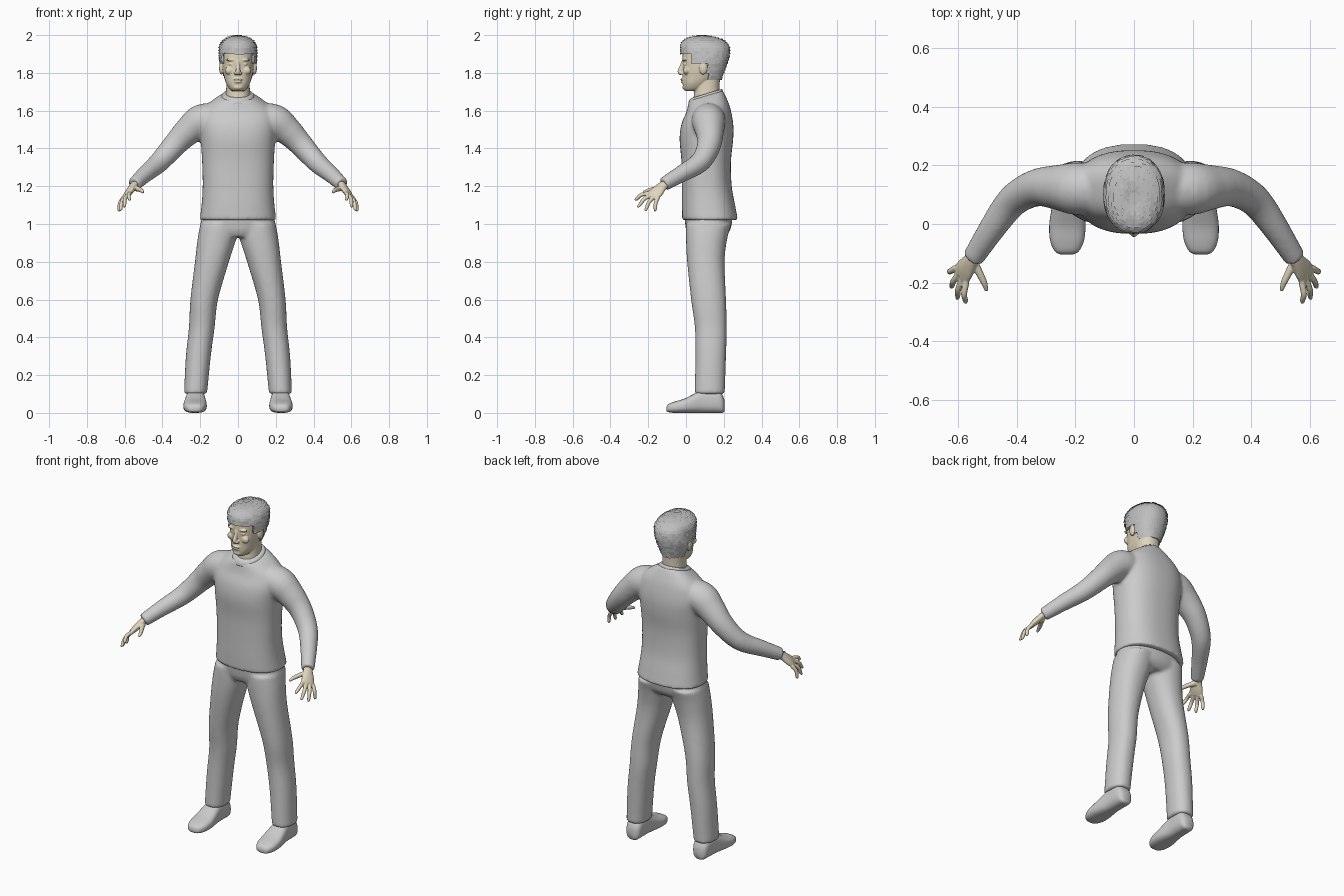
import bpy, bmesh, math, random
from mathutils import Vector, Matrix

random.seed(4)
cube = bpy.data.objects.get("Cube")
if cube:
    bpy.data.objects.remove(cube, do_unlink=True)


def material(name, color):
    m = bpy.data.materials.new(name)
    m.use_nodes = True
    m.diffuse_color = (*color, 1)
    node = next(n for n in m.node_tree.nodes if n.type == "BSDF_PRINCIPLED")
    node.inputs["Base Color"].default_value = (*color, 1)
    node.inputs["Roughness"].default_value = 0.8
    return m


CLOTH = material("grey cloth", (0.6, 0.6, 0.6))
SKIN = material("beige skin", (0.75, 0.67, 0.51))
HAIR = material("grey hair", (0.52, 0.52, 0.52))


def spline(rows, k=4):
    """Smoothly interpolate rows of section values."""
    out, last = [], len(rows) - 1
    for i in range(last):
        near = rows[max(i - 1, 0)], rows[i], rows[i + 1], rows[min(i + 2, last)]
        for j in range(k):
            t = j / k
            out.append([0.5 * (2 * b + (c - a) * t + (2 * a - 5 * b + 4 * c - d) * t * t
                               + (3 * b - a - 3 * c + d) * t ** 3)
                        for a, b, c, d in zip(*near)])
    return out + [list(rows[-1])]


def loft(bm, sections, n, power):
    """Skin a row of superellipse rings given as centre, u, v."""
    rings = []
    for c, u, v in sections:
        ring = []
        for i in range(n):
            a = math.tau * i / n
            x, y = math.cos(a), math.sin(a)
            x = math.copysign(abs(x) ** (2 / power), x)
            y = math.copysign(abs(y) ** (2 / power), y)
            ring.append(bm.verts.new(c + u * x + v * y))
        rings.append(ring)
    for lo, hi in zip(rings, rings[1:]):
        for i in range(n):
            j = (i + 1) % n
            bm.faces.new((lo[i], lo[j], hi[j], hi[i]))
    bm.faces.new(rings[0][::-1])
    bm.faces.new(rings[-1])


def stack(bm, rows, n=32, power=2.2, k=4):
    """Rows: height, centre x, half width, front y, back y, tilt."""
    loft(bm, [(Vector((x, (f + b) / 2, z)), Vector((w, 0, 0)),
               Vector((0, (b - f) / 2, tilt * (b - f) / 2)))
              for z, x, w, f, b, tilt in spline(rows, k)], n, power)


def tube(bm, rows, side=(0, 1, 0), n=16):
    """Rows: x, y, z, radius along side, and optionally thickness."""
    rows = spline(rows)
    pts = [Vector(r[:3]) for r in rows]
    sections = []
    for i, r in enumerate(rows):
        t = (pts[min(i + 1, len(pts) - 1)] - pts[max(i - 1, 0)]).normalized()
        u = Vector(side)
        u = (u - t * u.dot(t)).normalized()
        sections.append((pts[i], u * r[3], t.cross(u) * r[-1]))
    loft(bm, sections, n, 2)


def blob(bm, center, size):
    bmesh.ops.create_uvsphere(bm, u_segments=20, v_segments=12, radius=1,
                              matrix=Matrix.Translation(center) @ Matrix.Diagonal((*size, 1)))


def mirror(bm):
    geom = bm.verts[:] + bm.edges[:] + bm.faces[:]
    copy = bmesh.ops.duplicate(bm, geom=geom)["geom"]
    for v in copy:
        if isinstance(v, bmesh.types.BMVert):
            v.co.x *= -1


def finish(bm, name, mat, voxel=0, relax=5, smooth=True):
    bmesh.ops.recalc_face_normals(bm, faces=bm.faces[:])
    for f in bm.faces:
        f.smooth = smooth
    mesh = bpy.data.meshes.new(name)
    bm.to_mesh(mesh)
    bm.free()
    mesh.materials.append(mat)
    obj = bpy.data.objects.new(name, mesh)
    bpy.context.collection.objects.link(obj)
    if voxel:
        mod = obj.modifiers.new("blend", "REMESH")
        mod.mode, mod.voxel_size, mod.use_smooth_shade = "VOXEL", voxel, True
        mod = obj.modifiers.new("relax", "SMOOTH")
        mod.factor, mod.iterations = 0.5, relax
    return obj


# Shirt: both sleeves, then the torso
bm = bmesh.new()
tube(bm, [(.08, .12, 1.56, .08), (.19, .12, 1.545, .09), (.26, .125, 1.495, .077),
          (.325, .125, 1.43, .065), (.385, .1, 1.362, .058), (.43, .06, 1.315, .053),
          (.49, -.025, 1.265, .045), (.55, -.118, 1.21, .037)], n=24)
mirror(bm)
stack(bm, [(1.02, 0, .203, -.02, .275, 0), (1.1, 0, .193, -.022, .26, 0),
           (1.2, 0, .187, -.022, .242, 0), (1.33, 0, .19, -.024, .238, 0),
           (1.45, 0, .198, -.034, .25, 0), (1.53, 0, .205, -.024, .25, 0),
           (1.6, 0, .19, .0, .235, .1), (1.645, 0, .145, .01, .215, .2),
           (1.68, 0, .088, .015, .195, .3)], n=48, power=2.4)
finish(bm, "shirt", CLOTH, .009, 8)

# Collar band around the neck
bm = bmesh.new()
stack(bm, [(1.665, 0, .09, .012, .198, .3), (1.682, 0, .085, .017, .194, .3),
           (1.69, 0, .077, .025, .188, .3)])
finish(bm, "collar", CLOTH)

# Trousers: both legs, then the hips
bm = bmesh.new()
stack(bm, [(.1, .225, .061, .045, .205, 0), (.3, .21, .066, .05, .212, 0),
           (.45, .192, .068, .047, .216, 0), (.6, .179, .073, .027, .212, 0),
           (.8, .138, .09, .006, .204, 0), (.92, .112, .102, .0, .218, 0),
           (1.0, .1, .1, .0, .24, 0)])
mirror(bm)
stack(bm, [(.93, 0, .19, .02, .2, 0), (.97, 0, .2, .0, .235, 0),
           (1.06, 0, .188, -.01, .25, 0)], n=48)
finish(bm, "trousers", CLOTH, .009, 6)

# Shoes: slices from toe to heel with a flat sole
bm = bmesh.new()
slices = [(-.104, .02, .01, .03), (-.094, .04, .004, .046), (-.06, .057, 0, .06),
          (-.01, .062, 0, .075), (.04, .057, 0, .1), (.09, .05, 0, .125),
          (.16, .048, 0, .125), (.19, .042, 0, .1), (.203, .025, .008, .07)]
loft(bm, [(Vector((.227 - y * .02, y, (lo + hi) / 2)), Vector((w, 0, 0)),
           Vector((0, 0, (hi - lo) / 2))) for y, w, lo, hi in spline(slices)], 32, 2.7)
mirror(bm)
finish(bm, "shoes", CLOTH)

# Hands: palm, four fingers and thumb
bm = bmesh.new()
across = Vector((.045, .065, -.03))
knuckles = Vector((.588, -.172, 1.152))
tube(bm, [(.535, -.095, 1.222, .025, .021), (.556, -.125, 1.2, .028, .019),
          (.575, -.153, 1.172, .038, .018), (.59, -.176, 1.15, .04, .013)], across)
tips = [(.575, -.272, 1.128), (.604, -.257, 1.09), (.625, -.218, 1.07), (.633, -.165, 1.068)]
for i, tip in enumerate(tips):
    base = knuckles + across * (i / 3 - .5) * .74
    tip = Vector(tip)
    bend = base.lerp(tip, .5) + Vector((.006, -.004, .008))
    tube(bm, [(*base, .0115), (*bend, .0105), (*base.lerp(tip, .85), .009), (*tip, .005)])
tube(bm, [(.55, -.125, 1.19, .017), (.528, -.165, 1.185, .013),
          (.511, -.2, 1.177, .011), (.502, -.228, 1.167, .006)])
mirror(bm)
finish(bm, "hands", SKIN, .0035, 3)

# Head: paired features first, then skull, neck, nose, lips and chin
bm = bmesh.new()
blob(bm, (.033, -.007, 1.869), (.03, .012, .008))
blob(bm, (.033, -.004, 1.846), (.017, .01, .007))
blob(bm, (.045, .003, 1.812), (.025, .018, .022))
blob(bm, (.012, -.025, 1.798), (.01, .012, .008))
blob(bm, (.088, .092, 1.825), (.012, .022, .034))
mirror(bm)
stack(bm, [(1.705, 0, .032, -.004, .07, 0), (1.718, 0, .047, -.014, .1, 0),
           (1.745, 0, .063, -.018, .13, 0), (1.78, 0, .074, -.018, .17, 0),
           (1.82, 0, .082, -.017, .19, 0), (1.87, 0, .085, -.019, .205, 0),
           (1.91, 0, .084, -.015, .205, 0), (1.945, 0, .074, .005, .19, 0),
           (1.975, 0, .04, .04, .14, 0)])
stack(bm, [(1.62, 0, .07, .035, .185, 0), (1.7, 0, .063, .043, .178, 0),
           (1.78, 0, .062, .045, .18, 0)])
tube(bm, [(0, -.012, 1.866, .009), (0, -.023, 1.835, .01),
          (0, -.032, 1.806, .013), (0, -.024, 1.793, .009)], (1, 0, 0))
blob(bm, (0, -.018, 1.765), (.024, .011, .006))
blob(bm, (0, -.017, 1.752), (.02, .011, .006))
blob(bm, (0, -.006, 1.724), (.026, .013, .014))
finish(bm, "head", SKIN, .0035, 3)


def hairline(y):
    if y < .025:
        return 1.895
    if y < .06:
        return 1.845
    return 1.858 if y < .115 else 1.765


# Hair: a cap cut along the hairline, then raised overlapping locks
bm = bmesh.new()
stack(bm, [(1.765, 0, .068, -.02, .185, 0), (1.8, 0, .084, -.022, .198, 0),
           (1.85, 0, .096, -.022, .217, 0), (1.9, 0, .1, -.026, .23, 0),
           (1.945, 0, .097, -.028, .226, 0), (1.975, 0, .076, -.01, .195, 0),
           (1.992, 0, .045, .03, .145, 0), (1.997, 0, .015, .065, .105, 0)], n=44, k=3)
bmesh.ops.recalc_face_normals(bm, faces=bm.faces[:])
bmesh.ops.delete(bm, context="FACES", geom=[
    f for f in bm.faces
    if f.calc_center_median().z < hairline(f.calc_center_median().y)
    or (len(f.verts) > 4 and f.calc_center_median().z < 1.9)])
locks = bm.copy()
cap = finish(bm, "hair_cap", HAIR)
thick = cap.modifiers.new("thickness", "SOLIDIFY")
thick.thickness = .012

bmesh.ops.split_edges(locks, edges=locks.edges[:])
for f in locks.faces:
    f.normal_update()
    c, normal, lift = f.calc_center_median(), f.normal.copy(), random.uniform(.002, .006)
    for v in f.verts:
        low = v.co.z < c.z
        v.co = c + (v.co - c) * (1.12 if low else .96) + normal * (lift if low else .001)
finish(locks, "hair_locks", HAIR, smooth=False)
